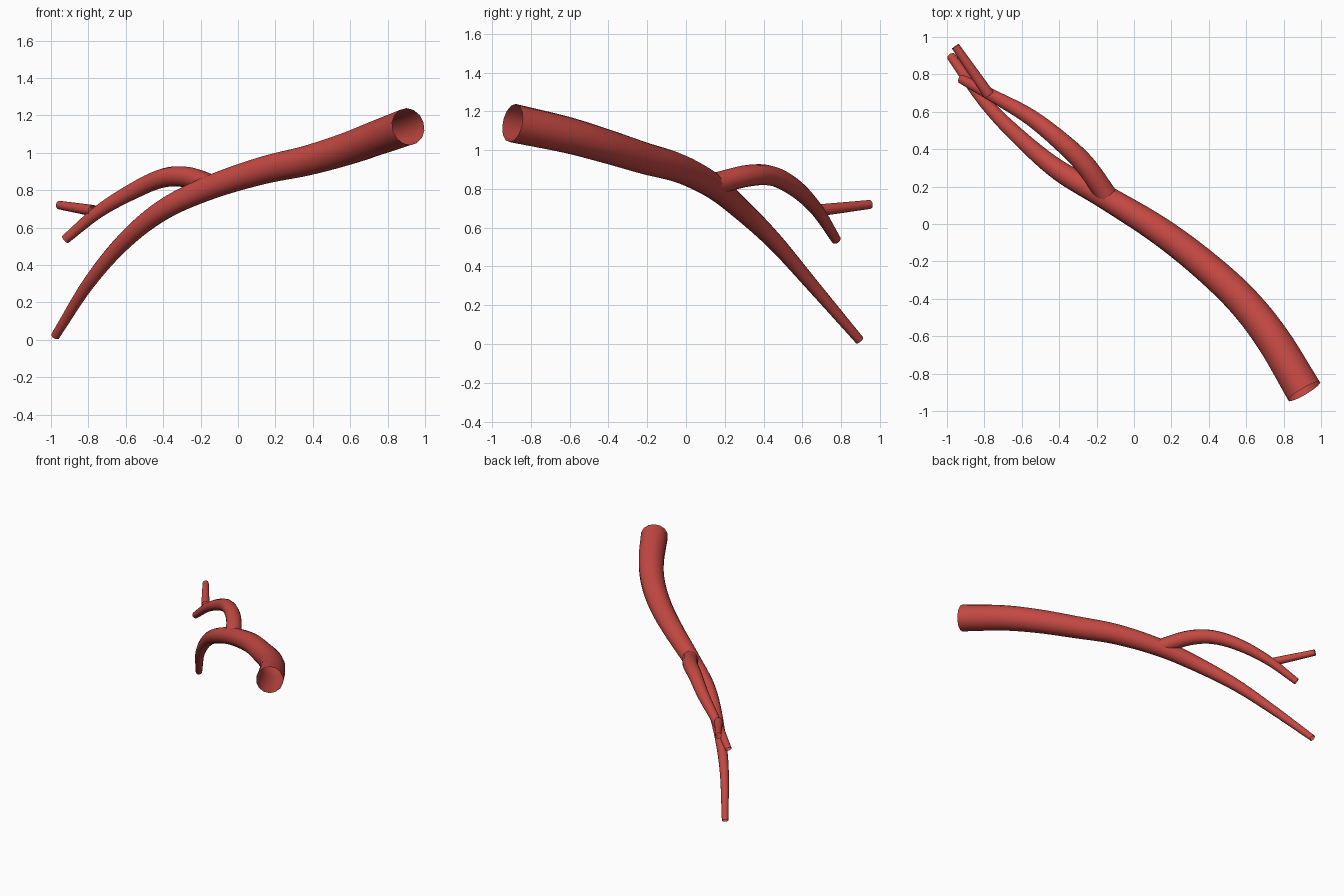
import bpy, bmesh, math
from mathutils import Vector

if "Cube" in bpy.data.objects:
    bpy.data.objects.remove(bpy.data.objects["Cube"])

SIDES = 14

red = bpy.data.materials.new("vessel red")
red.diffuse_color = (0.55, 0.065, 0.055, 1)
red.use_nodes = True
red.node_tree.nodes["Principled BSDF"].inputs["Base Color"].default_value = red.diffuse_color


def spline(pts, steps):
    """Catmull-Rom through (x, y, z, radius) points."""
    p = [Vector(q) for q in pts]
    p = [2 * p[0] - p[1]] + p + [2 * p[-1] - p[-2]]
    out = []
    for i in range(1, len(p) - 2):
        a, b, c, d = p[i - 1:i + 3]
        for s in range(steps):
            t = s / steps
            out.append(0.5 * (2 * b + (c - a) * t + (2 * a - 5 * b + 4 * c - d) * t * t
                              + (3 * b - a - 3 * c + d) * t ** 3))
    return out + [p[-2]]


def vessel(name, pts, steps=6):
    """Open-ended tapering tube swept without twist along the path."""
    path = spline(pts, steps)
    bm = bmesh.new()
    rings, side = [], Vector((0, 0, 1))
    for i, q in enumerate(path):
        tan = (path[min(i + 1, len(path) - 1)] - path[max(i - 1, 0)]).to_3d().normalized()
        side = (side - tan * side.dot(tan)).normalized()
        other = tan.cross(side)
        ring = []
        for k in range(SIDES):
            a = 2 * math.pi * k / SIDES
            ring.append(bm.verts.new(q.to_3d() + q.w * (side * math.cos(a) + other * math.sin(a))))
        rings.append(ring)
    for r0, r1 in zip(rings, rings[1:]):
        for k in range(SIDES):
            n = (k + 1) % SIDES
            bm.faces.new((r0[k], r0[n], r1[n], r1[k])).smooth = True
    me = bpy.data.meshes.new(name)
    bm.to_mesh(me)
    bm.free()
    me.materials.append(red)
    ob = bpy.data.objects.new(name, me)
    bpy.context.collection.objects.link(ob)


# Main vessel from the wide open end down to the low tip
vessel("main_vessel", [
    (0.91, -0.895, 1.14, 0.10), (0.745, -0.62, 1.08, 0.094), (0.58, -0.41, 1.02, 0.088),
    (0.377, -0.22, 0.96, 0.082), (0.136, -0.035, 0.906, 0.075), (-0.147, 0.14, 0.815, 0.065),
    (-0.40, 0.285, 0.695, 0.055), (-0.61, 0.46, 0.525, 0.044), (-0.80, 0.655, 0.30, 0.034),
    (-0.977, 0.895, 0.02, 0.024)])

# Arching upper branch
vessel("upper_branch", [
    (-0.14, 0.145, 0.825, 0.058), (-0.265, 0.32, 0.868, 0.056), (-0.40, 0.45, 0.865, 0.051),
    (-0.56, 0.575, 0.795, 0.044), (-0.745, 0.68, 0.685, 0.034), (-0.923, 0.775, 0.537, 0.025)])

# Short straight side twig
vessel("side_twig", [(-0.775, 0.69, 0.69, 0.031), (-0.955, 0.95, 0.72, 0.023)])
